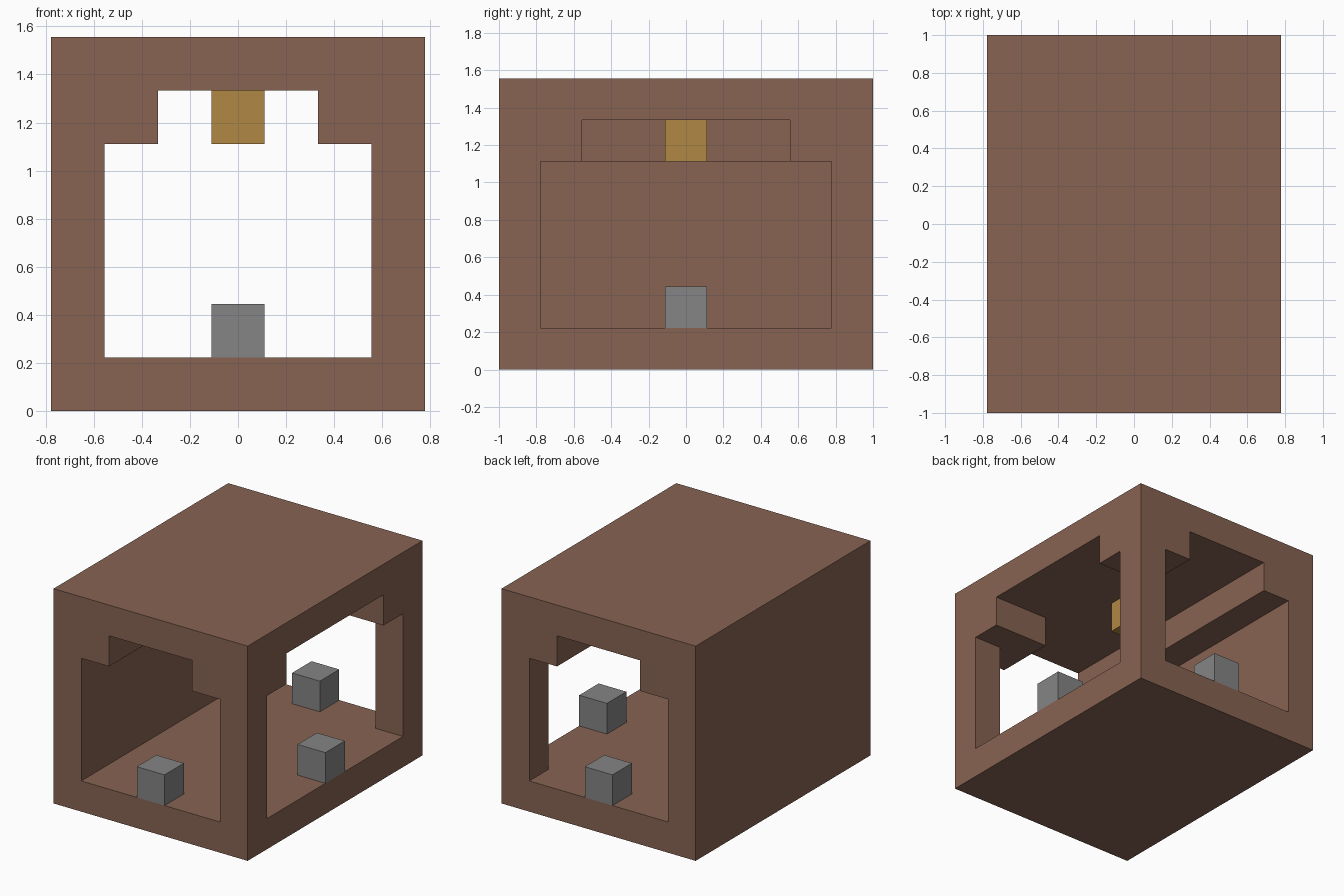
import bpy
import bmesh
from mathutils import Vector

U = 2 / 9  # one block; the room is 7 x 9 x 7 blocks

cube = bpy.data.objects.get("Cube")
if cube:
    bpy.data.objects.remove(cube, do_unlink=True)


def material(name, rgb):
    # sRGB bytes to linear
    lin = [((c / 255 + 0.055) / 1.055) ** 2.4 for c in rgb]
    mat = bpy.data.materials.new(name)
    mat.use_nodes = True
    mat.diffuse_color = (*lin, 1)
    bsdf = mat.node_tree.nodes["Principled BSDF"]
    bsdf.inputs["Base Color"].default_value = (*lin, 1)
    bsdf.inputs["Roughness"].default_value = 1
    return mat


def add_object(name, bm, mat):
    bmesh.ops.recalc_face_normals(bm, faces=bm.faces)
    mesh = bpy.data.meshes.new(name)
    bm.to_mesh(mesh)
    bm.free()
    mesh.materials.append(mat)
    obj = bpy.data.objects.new(name, mesh)
    bpy.context.collection.objects.link(obj)
    return obj


def box(name, centre, size, mat):
    """Box given in blocks."""
    bm = bmesh.new()
    bmesh.ops.create_cube(bm, size=U)
    bmesh.ops.scale(bm, vec=size, verts=bm.verts)
    bmesh.ops.translate(bm, vec=Vector(centre) * U, verts=bm.verts)
    return add_object(name, bm, mat)


def stepped_opening(name, axis, half, start, end, mat):
    """Doorway profile with a narrower top step, extruded along an axis."""
    right = [(half, 1), (half, 5), (half - 1, 5), (half - 1, 6)]
    profile = right + [(-w, z) for w, z in reversed(right)]

    def place(w, z, d):
        return Vector((d, w, z) if axis == "X" else (w, d, z)) * U

    bm = bmesh.new()
    face = bm.faces.new([bm.verts.new(place(w, z, start)) for w, z in profile])
    result = bmesh.ops.extrude_face_region(bm, geom=[face], use_keep_orig=True)
    verts = [v for v in result["geom"] if isinstance(v, bmesh.types.BMVert)]
    bmesh.ops.translate(bm, verts=verts, vec=place(0, 0, end - start))
    cutter = add_object(name, bm, mat)
    cutter.hide_render = True
    return cutter


brown = material("brown_wood", (136, 99, 83))
grey = material("grey_stone", (133, 133, 133))
gold = material("gold_lamp", (176, 137, 67))

# Outer shell: open at the front, back and one side
shell = box("room_shell", (0, 0, 3.5), (7, 9, 7), brown)
cutters = [stepped_opening("through_opening", "Y", 2.5, -5, 5, brown),
           stepped_opening("side_opening", "X", 3.5, 0, 4, brown)]
for cutter in cutters:
    mod = shell.modifiers.new(cutter.name, "BOOLEAN")
    mod.operation = "DIFFERENCE"
    mod.solver = "EXACT"
    mod.object = cutter

# Bake the cuts and drop the cutters
graph = bpy.context.evaluated_depsgraph_get()
baked = bpy.data.meshes.new_from_object(shell.evaluated_get(graph))
shell.modifiers.clear()
shell.data = baked
for cutter in cutters:
    bpy.data.objects.remove(cutter, do_unlink=True)

# One stone block in the middle of each doorway
for name, x, y in (("front", 0, -4), ("back", 0, 4), ("side", 3, 0)):
    box(name + "_door_block", (x, y, 1.5), (1, 1, 1), grey)

# Lamp hanging from the ceiling
box("ceiling_lamp", (0, 0, 5.5), (1, 1, 1), gold)
